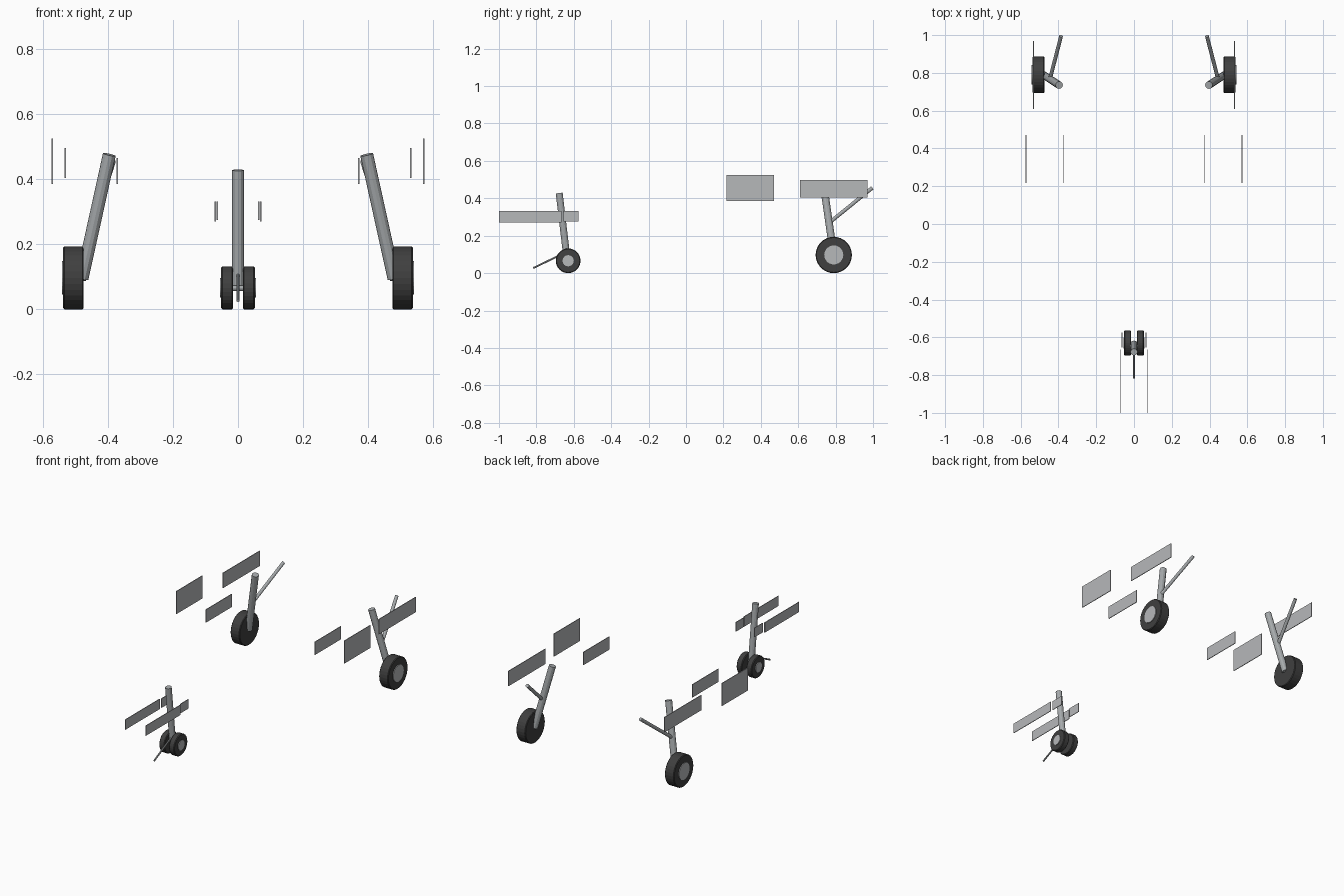
import bpy
from mathutils import Vector

cube = bpy.data.objects.get("Cube")
if cube:
    bpy.data.objects.remove(cube, do_unlink=True)


def material(name, r, g, b):
    mat = bpy.data.materials.new(name)
    mat.use_nodes = True
    mat.diffuse_color = (r, g, b, 1)
    mat.node_tree.nodes["Principled BSDF"].inputs["Base Color"].default_value = (r, g, b, 1)
    return mat


RUBBER = material("dark_rubber", 0.05, 0.05, 0.05)
METAL = material("strut_metal", 0.38, 0.40, 0.41)
PANEL = material("light_grey_panel", 0.47, 0.48, 0.49)


def rod(name, start, end, radius, mat, sides=12):
    """Cylinder between two points."""
    a, b = Vector(start), Vector(end)
    axis = b - a
    bpy.ops.mesh.primitive_cylinder_add(
        vertices=sides, radius=radius, depth=axis.length, location=(a + b) / 2,
        rotation=axis.to_track_quat("Z", "Y").to_euler())
    obj = bpy.context.object
    obj.name = name
    obj.data.materials.append(mat)
    return obj


def wheel(name, inner, outer, y, radius, hub_radius, side):
    """Tyre with a raised hub disc on its outer face."""
    tyre = rod(name + "_tyre", (side * inner, y, radius), (side * outer, y, radius),
               radius, RUBBER, 32)
    bevel = tyre.modifiers.new("shoulder", "BEVEL")
    bevel.width = 0.004
    bevel.limit_method = "ANGLE"
    bevel.angle_limit = 0.8
    rod(name + "_hub", (side * (outer - 0.01), y, radius),
        (side * (outer + 0.004), y, radius), hub_radius, PANEL, 24)


def door(name, x, y0, y1, z0, z1):
    """Thin upright panel running front to back."""
    bpy.ops.mesh.primitive_cube_add(size=1, location=(x, (y0 + y1) / 2, (z0 + z1) / 2))
    obj = bpy.context.object
    obj.name = name
    obj.scale = (0.004, y1 - y0, z1 - z0)
    obj.data.materials.append(PANEL)


for label, s in (("left", 1), ("right", -1)):
    # Main gear leg
    wheel(label + "_main_wheel", 0.475, 0.538, 0.79, 0.097, 0.051, s)
    rod(label + "_main_strut", (s * 0.396, 0.735, 0.476), (s * 0.48, 0.79, 0.095), 0.02, METAL)
    rod(label + "_main_axle", (s * 0.467, 0.79, 0.097), (s * 0.5, 0.79, 0.097), 0.01, METAL)
    rod(label + "_main_brace", (s * 0.445, 0.767, 0.27), (s * 0.386, 0.995, 0.455), 0.01, METAL)
    # Main gear doors
    door(label + "_outer_front_door", s * 0.572, 0.217, 0.47, 0.385, 0.525)
    door(label + "_inner_front_door", s * 0.372, 0.217, 0.47, 0.385, 0.465)
    door(label + "_rear_door", s * 0.532, 0.61, 0.97, 0.404, 0.497)
    # Nose gear wheel and doors
    wheel(label + "_nose_wheel", 0.015, 0.052, -0.63, 0.066, 0.03, s)
    door(label + "_nose_long_door", s * 0.070, -1.0, -0.665, 0.27, 0.332)
    door(label + "_nose_short_door", s * 0.064, -0.655, -0.575, 0.275, 0.332)

# Nose gear leg
rod("nose_strut", (0, -0.678, 0.428), (0, -0.636, 0.075), 0.0185, METAL)
rod("nose_axle", (-0.03, -0.63, 0.066), (0.03, -0.63, 0.066), 0.009, METAL)
rod("tow_bar", (0, -0.645, 0.11), (0, -0.817, 0.027), 0.005, METAL, 8)
